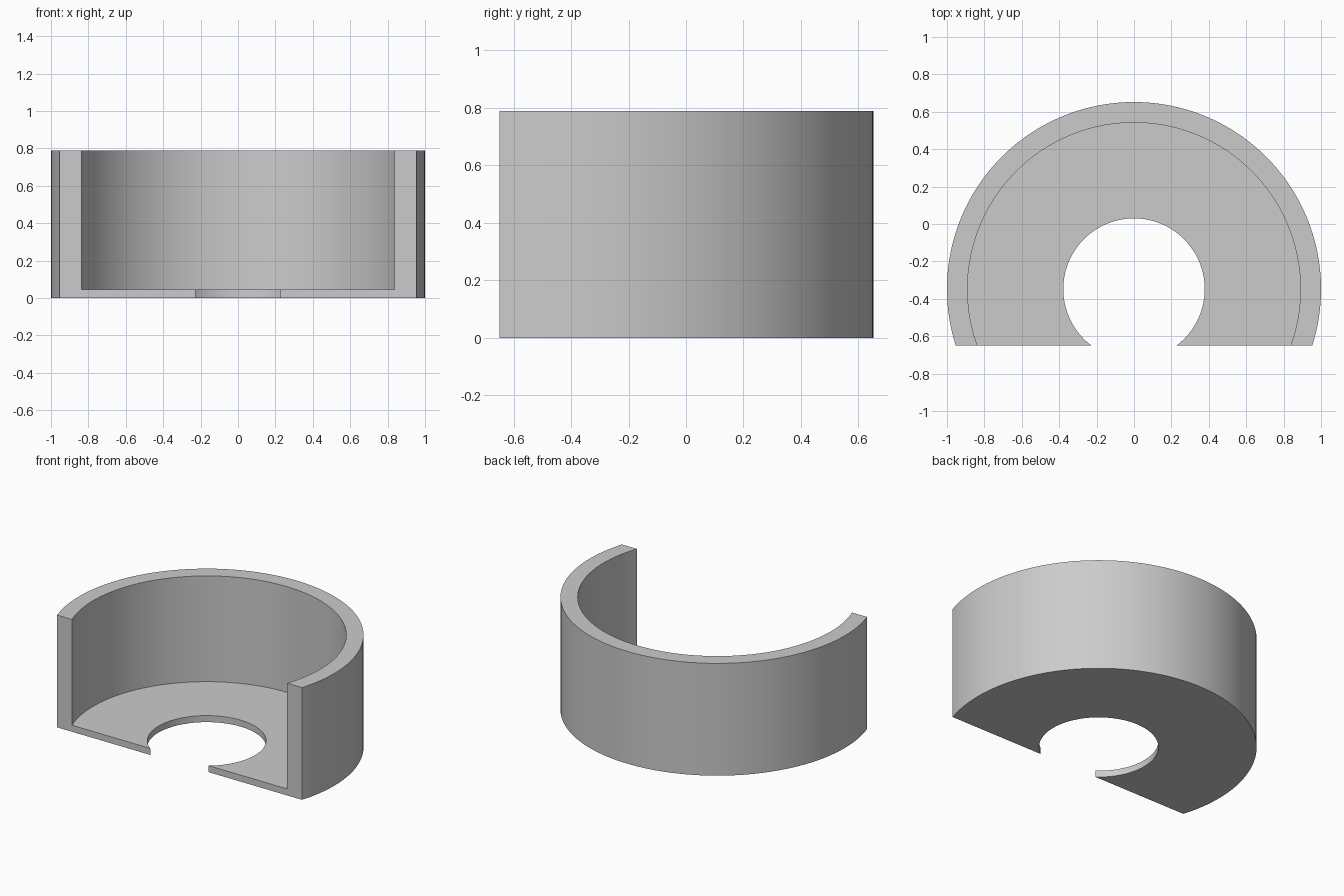
import bpy, bmesh, math

cube = bpy.data.objects.get("Cube")
if cube:
    bpy.data.objects.remove(cube, do_unlink=True)

# Main dimensions
OUTER, INNER, HOLE = 1.0, 0.89, 0.378
HEIGHT, FLOOR = 0.79, 0.046
AXIS_Y, CUT = -0.348, 0.302      # ring axis, and distance from it to the flat front
SEGMENTS = 96

# L-shaped section (radius, height): thin floor with a tall outer wall
section = [(HOLE, 0), (OUTER, 0), (OUTER, HEIGHT),
           (INNER, HEIGHT), (INNER, FLOOR), (HOLE, FLOOR)]


def arc(bm, radius, z):
    """Arc of vertices that starts and ends on the flat front plane."""
    over = math.asin(CUT / radius)
    verts = []
    for i in range(SEGMENTS + 1):
        a = -over + (math.pi + 2 * over) * i / SEGMENTS
        verts.append(bm.verts.new((radius * math.cos(a), AXIS_Y + radius * math.sin(a), z)))
    return verts


# Sweep the section round the axis, then close the two cut ends
bm = bmesh.new()
arcs = [arc(bm, r, z) for r, z in section]
for a, b in zip(arcs, arcs[1:] + arcs[:1]):
    for i in range(SEGMENTS):
        bm.faces.new((a[i], b[i], b[i + 1], a[i + 1]))
for end in (0, SEGMENTS):
    bm.faces.new([a[end] for a in arcs])
bmesh.ops.recalc_face_normals(bm, faces=bm.faces)

mesh = bpy.data.meshes.new("cut_cup")
bm.to_mesh(mesh)
bm.free()
cup = bpy.data.objects.new("cut_cup", mesh)
bpy.context.collection.objects.link(cup)

# Plain grey material
grey = bpy.data.materials.new("plain_grey")
grey.use_nodes = True
colour = (0.6, 0.6, 0.6, 1)
grey.diffuse_color = colour
grey.node_tree.nodes["Principled BSDF"].inputs["Base Color"].default_value = colour
mesh.materials.append(grey)

# Smooth curved walls, sharp rims
bpy.ops.object.select_all(action='DESELECT')
cup.select_set(True)
bpy.context.view_layer.objects.active = cup
bpy.ops.object.shade_smooth_by_angle(angle=math.radians(30))
